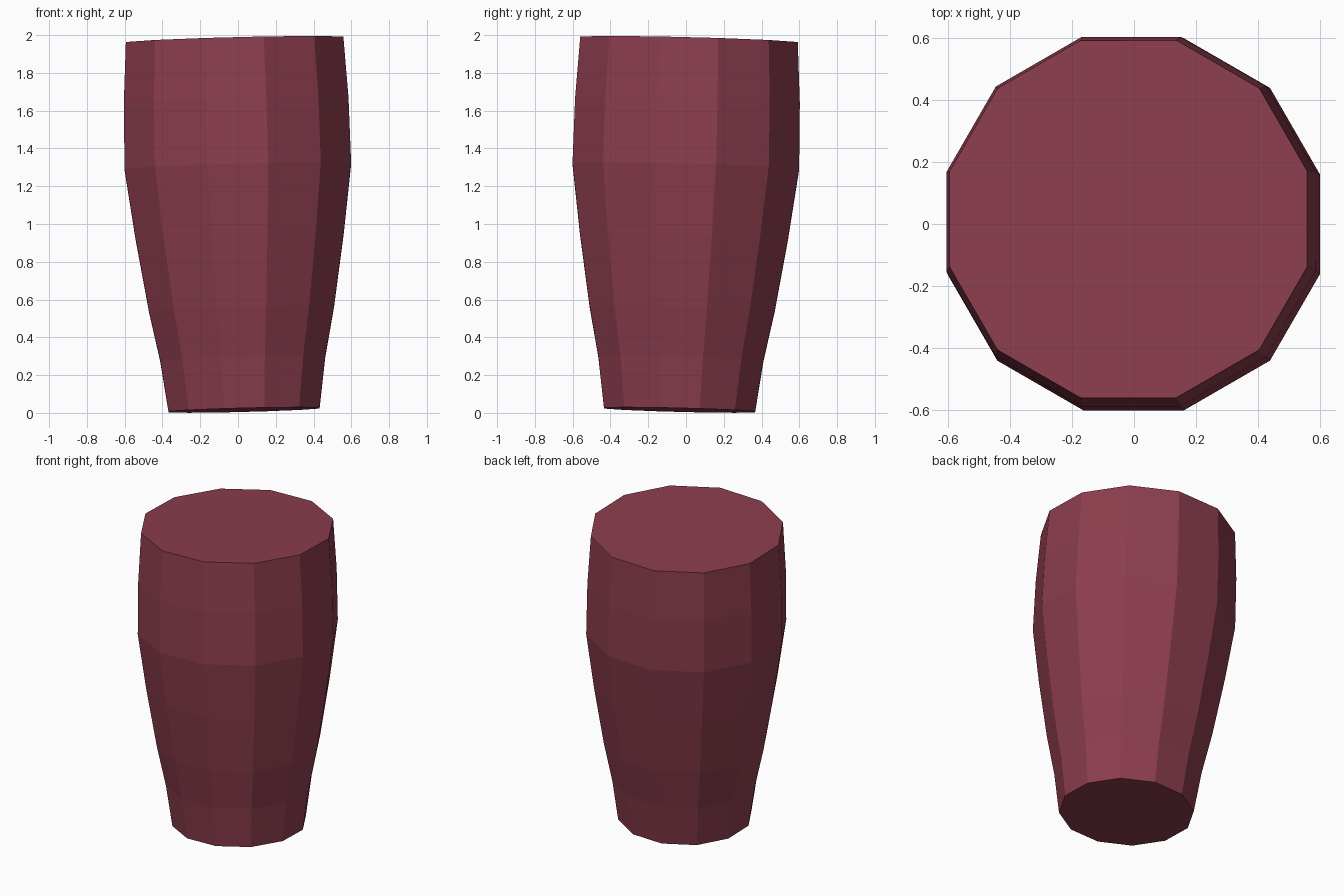
import bpy, bmesh, math
from mathutils import Matrix, Vector

if "Cube" in bpy.data.objects:
    bpy.data.objects.remove(bpy.data.objects["Cube"])

SIDES = 12
# (height along the axis, flat-to-centre radius)
PROFILE = [(0.0, 0.40), (0.27, 0.437), (0.535, 0.49), (0.92, 0.551),
           (1.29, 0.60), (1.635, 0.595), (1.96, 0.576)]

red = bpy.data.materials.new("dark_red")
red.diffuse_color = (0.262, 0.047, 0.076, 1)
red.use_nodes = True
red.node_tree.nodes["Principled BSDF"].inputs["Base Color"].default_value = red.diffuse_color

# Leaning twelve-sided barrel, flat shaded
lean = Vector((-0.0255, 0.0255, 1)).normalized()
tilt = Vector((0, 0, 1)).rotation_difference(lean).to_matrix().to_4x4()
place = Matrix.Translation((0.032, -0.034, 0.0155)) @ tilt

bm = bmesh.new()
rings = []
for z, apothem in PROFILE:
    r = apothem / math.cos(math.pi / SIDES)
    angles = [(i + 0.5) * math.tau / SIDES for i in range(SIDES)]
    rings.append([bm.verts.new(place @ Vector((r * math.cos(a), r * math.sin(a), z)))
                  for a in angles])

# Side bands
for low, high in zip(rings, rings[1:]):
    for i in range(SIDES):
        j = (i + 1) % SIDES
        bm.faces.new((low[i], low[j], high[j], high[i]))

# End caps
bm.faces.new(rings[0][::-1])
bm.faces.new(rings[-1])

mesh = bpy.data.meshes.new("barrel_body")
bm.to_mesh(mesh)
bm.free()
mesh.materials.append(red)
body = bpy.data.objects.new("barrel_body", mesh)
bpy.context.collection.objects.link(body)
